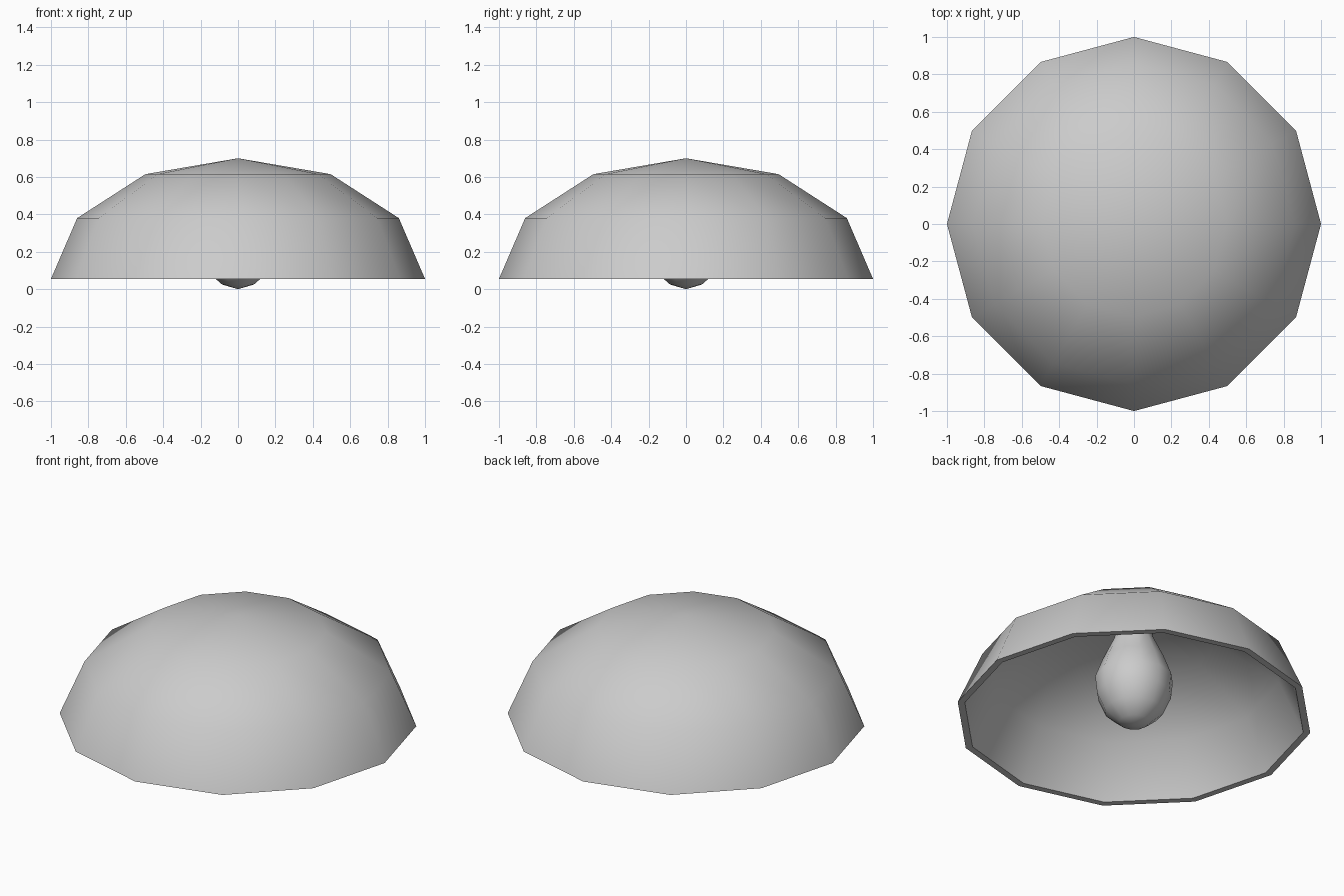
import bpy, bmesh, math

if "Cube" in bpy.data.objects:
    bpy.data.objects.remove(bpy.data.objects["Cube"])

SIDES = 12


def lathe(name, profile, smooth_angle):
    """Revolve an (r, z) profile around the z axis."""
    bm = bmesh.new()
    rings = []
    for r, z in profile:
        n = 1 if r == 0 else SIDES
        rings.append([bm.verts.new((r * math.cos(2 * math.pi * i / SIDES),
                                    r * math.sin(2 * math.pi * i / SIDES), z))
                      for i in range(n)])
    for a, b in zip(rings, rings[1:]):
        for i in range(SIDES):
            j = (i + 1) % SIDES
            quad = [a[i % len(a)], a[j % len(a)], b[j % len(b)], b[i % len(b)]]
            bm.faces.new(list(dict.fromkeys(quad)))
    bmesh.ops.recalc_face_normals(bm, faces=bm.faces)
    mesh = bpy.data.meshes.new(name)
    bm.to_mesh(mesh)
    bm.free()
    obj = bpy.data.objects.new(name, mesh)
    bpy.context.collection.objects.link(obj)
    bpy.ops.object.select_all(action='DESELECT')
    obj.select_set(True)
    bpy.context.view_layer.objects.active = obj
    bpy.ops.object.shade_smooth_by_angle(angle=math.radians(smooth_angle))
    return obj


# Domed shade: outer skin, rim, inner skin
lathe("lamp_shade", [(0, 0.70), (0.495, 0.615), (0.86, 0.38), (1.0, 0.055),
                     (0.96, 0.055), (0.825, 0.36), (0.475, 0.577), (0, 0.66)], 50)

# Bulb hanging from the inside of the shade
lathe("light_bulb", [(0, 0.0), (0.085, 0.025), (0.165, 0.095), (0.21, 0.2),
                     (0.22, 0.3), (0.175, 0.42), (0.11, 0.56), (0.1, 0.67), (0, 0.67)], 50)
